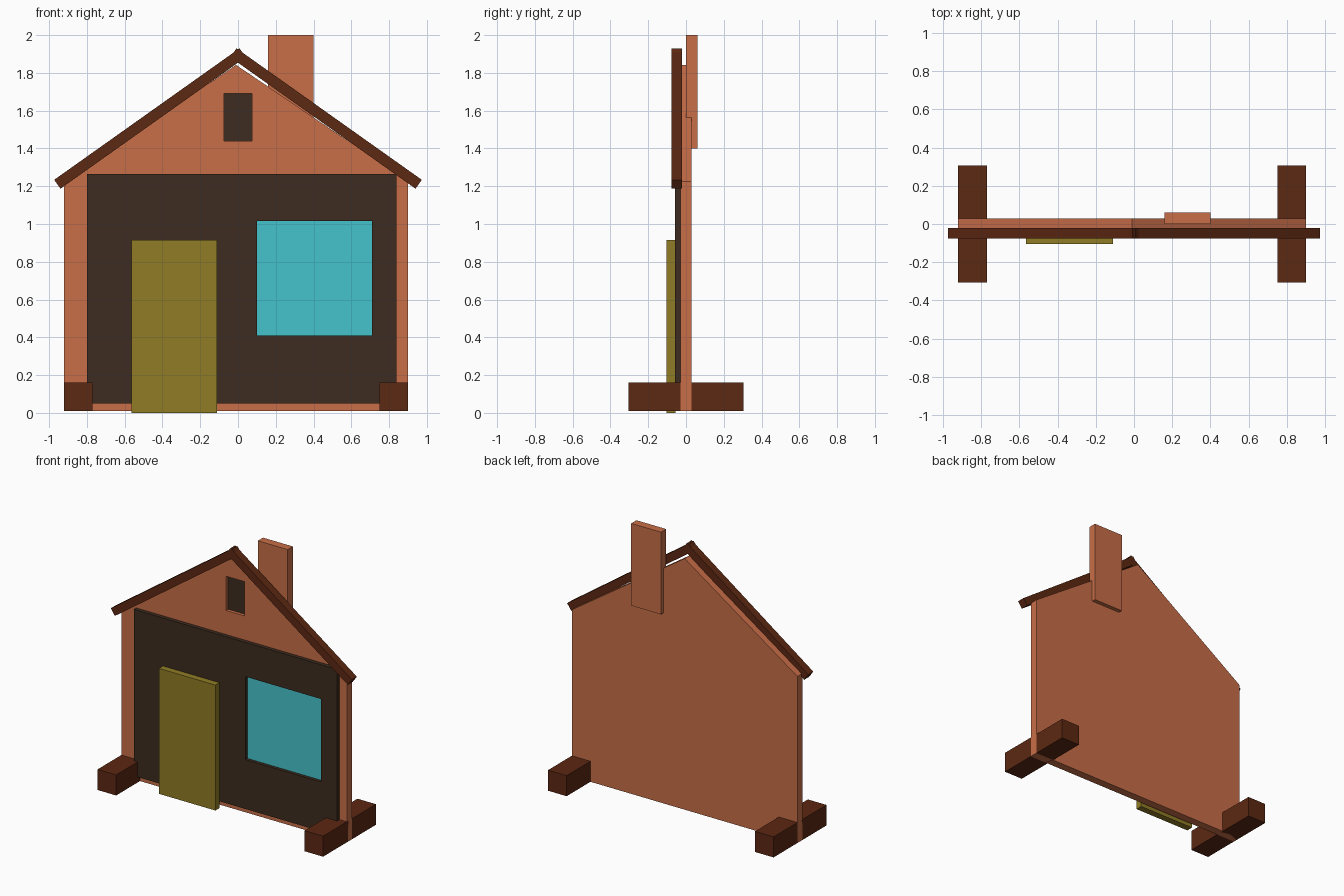
import bpy, bmesh, math
from mathutils import Vector

if "Cube" in bpy.data.objects:
    bpy.data.objects.remove(bpy.data.objects["Cube"])


def material(name, color):
    m = bpy.data.materials.new(name)
    m.diffuse_color = (*color, 1)
    m.use_nodes = True
    m.node_tree.nodes["Principled BSDF"].inputs["Base Color"].default_value = m.diffuse_color
    return m


BRICK = material("brick", (0.58, 0.156, 0.065))
DARK = material("dark_brown", (0.048, 0.025, 0.014))
TIMBER = material("timber", (0.107, 0.021, 0.006))
OLIVE = material("olive", (0.279, 0.202, 0.018))
CYAN = material("cyan", (0.06, 0.552, 0.604))


def slab(name, profile, y0, y1, mat):
    """Extrude an (x, z) outline from y0 to y1."""
    bm = bmesh.new()
    face = bm.faces.new([bm.verts.new((x, y0, z)) for x, z in profile])
    out = bmesh.ops.extrude_face_region(bm, geom=[face])
    verts = [v for v in out["geom"] if isinstance(v, bmesh.types.BMVert)]
    bmesh.ops.translate(bm, vec=(0, y1 - y0, 0), verts=verts)
    bmesh.ops.recalc_face_normals(bm, faces=bm.faces[:])
    mesh = bpy.data.meshes.new(name)
    bm.to_mesh(mesh)
    bm.free()
    ob = bpy.data.objects.new(name, mesh)
    bpy.context.collection.objects.link(ob)
    mesh.materials.append(mat)
    return ob


def box(name, x0, x1, y0, y1, z0, z1, mat):
    return slab(name, [(x0, z0), (x1, z0), (x1, z1), (x0, z1)], y0, y1, mat)


def cut(ob, x0, x1, y0, y1, z0, z1):
    """Cut a rectangular opening and remove the cutter."""
    cutter = box("cutter", x0, x1, y0, y1, z0, z1, ob.data.materials[0])
    cutter.hide_render = True
    mod = ob.modifiers.new("opening", "BOOLEAN")
    mod.operation = "DIFFERENCE"
    mod.solver = "EXACT"
    mod.object = cutter
    bpy.context.view_layer.objects.active = ob
    bpy.ops.object.modifier_apply(modifier=mod.name)
    bpy.data.objects.remove(cutter)


# Gabled wall with a recessed attic opening
wall = slab("wall", [(-0.92, 0.01), (0.90, 0.01), (0.90, 1.225),
                     (-0.01, 1.842), (-0.92, 1.225)], -0.03, 0.03, BRICK)
cut(wall, -0.075, 0.075, -0.1, -0.005, 1.44, 1.69)
box("attic_window", -0.075, 0.075, -0.006, 0.01, 1.44, 1.69, DARK)

# Front panel with the large window set into it
panel = box("front_panel", -0.80, 0.84, -0.058, -0.029, 0.05, 1.265, DARK)
cut(panel, 0.10, 0.71, -0.1, 0.05, 0.41, 1.015)
box("window", 0.10, 0.71, -0.035, -0.02, 0.41, 1.015, CYAN)

# Door
box("door", -0.565, -0.11, -0.104, -0.055, 0.0, 0.915, OLIVE)

# Chimney
box("chimney", 0.16, 0.40, 0.0, 0.06, 1.40, 2.0, BRICK)

# Roof boards, crossing at the ridge
for side, s in (("right", 1), ("left", -1)):
    slab("roof_board_" + side,
         [(s * x, z) for x, z in ((0.94, 1.187), (0.973, 1.234),
                                  (-0.008, 1.93), (-0.041, 1.883))],
         -0.077, -0.02, TIMBER)

# Feet
for side, x in (("left", -0.92), ("right", 0.75)):
    box("foot_" + side, x, x + 0.15, -0.305, 0.305, 0.01, 0.16, TIMBER)
